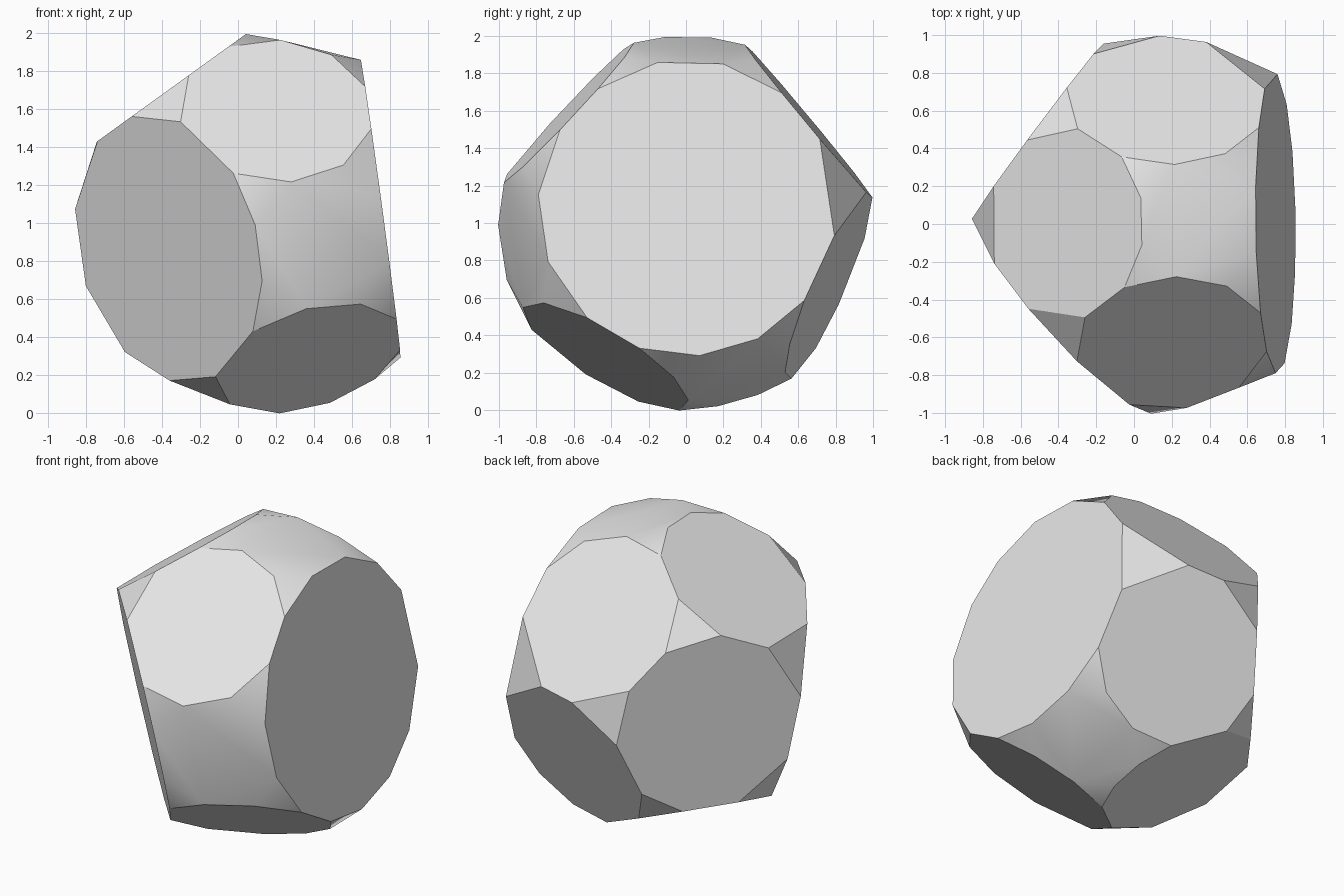
import bpy, bmesh, math
from mathutils import Vector

cube = bpy.data.objects.get("Cube")
if cube:
    bpy.data.objects.remove(cube, do_unlink=True)

# The solid is a ball sliced by planes; neighbouring slices share an edge
CENTRE = Vector((0.145, 0.0, 1.0))
RADIUS = 1.006
SLICES = [  # outward direction, distance from the ball's centre
    ((0.991, 0.012, 0.133), 0.610),     # large left side
    ((-0.73, -0.655, -0.193), 0.700),   # front right
    ((0.0625, -0.73, 0.683), 0.865),    # top front
    ((0.266, -0.499, -0.825), 0.865),   # bottom front
    ((0.03, 0.77, 0.64), 0.853),        # top back
    ((-0.585, 0.0, 0.811), 0.867),      # top right
    ((-0.80, 0.597, -0.03), 0.818),     # back right
    ((0.165, 0.903, -0.395), 0.845),    # back
    ((-0.36, 0.235, -0.903), 0.870),    # bottom back
]
slices = [(Vector(n).normalized(), d) for n, d in SLICES]


def rim_points(index):
    """Corners of one slice: shared edges plus evenly split free arcs."""
    n, d = slices[index]
    u = n.orthogonal().normalized()
    v = n.cross(u)
    r = math.sqrt(RADIUS ** 2 - d ** 2)
    cuts = []
    for j, (m, e) in enumerate(slices):
        if j == index:
            continue
        a, b = r * m.dot(u), r * m.dot(v)
        k, h = e - d * m.dot(n), math.hypot(a, b)
        if abs(k) < h:
            cuts.append((math.atan2(b, a), math.acos(k / h)))
    cuts.sort()
    points = []
    for (phi, w), (phi2, w2) in zip(cuts, cuts[1:] + cuts[:1]):
        start, span = phi + w, (phi2 - phi) % math.tau - w - w2
        steps = 3 if span * r > 0.65 else 1
        for s in range(steps + 1):
            t = start + span * s / steps
            points.append(CENTRE + n * d + (u * math.cos(t) + v * math.sin(t)) * r)
    return points


# Skin all the rims, then merge each slice into one flat polygon
bm = bmesh.new()
for i in range(len(slices)):
    for p in rim_points(i):
        bm.verts.new(p)
bmesh.ops.remove_doubles(bm, verts=bm.verts[:], dist=0.004)
hull = bmesh.ops.convex_hull(bm, input=bm.verts[:])
loose = [v for v in bm.verts if not v.link_faces]
bmesh.ops.delete(bm, geom=loose, context='VERTS')
bmesh.ops.dissolve_limit(bm, angle_limit=math.radians(0.6),
                         verts=bm.verts[:], edges=bm.edges[:])
bmesh.ops.recalc_face_normals(bm, faces=bm.faces[:])

# Slices are flat with crisp borders, the patches between them are smooth
for f in bm.faces:
    f.smooth = not any(f.normal.dot(n) > 0.9995 for n, d in slices)
for e in bm.edges:
    e.smooth = all(f.smooth for f in e.link_faces)

mesh = bpy.data.meshes.new("faceted_ball")
bm.to_mesh(mesh)
bm.free()
ball = bpy.data.objects.new("faceted_ball", mesh)
bpy.context.collection.objects.link(ball)

# Single plain grey
grey = bpy.data.materials.new("light_grey")
grey.use_nodes = True
grey.diffuse_color = (0.8, 0.8, 0.8, 1)
grey.node_tree.nodes["Principled BSDF"].inputs["Base Color"].default_value = (0.8, 0.8, 0.8, 1)
mesh.materials.append(grey)
